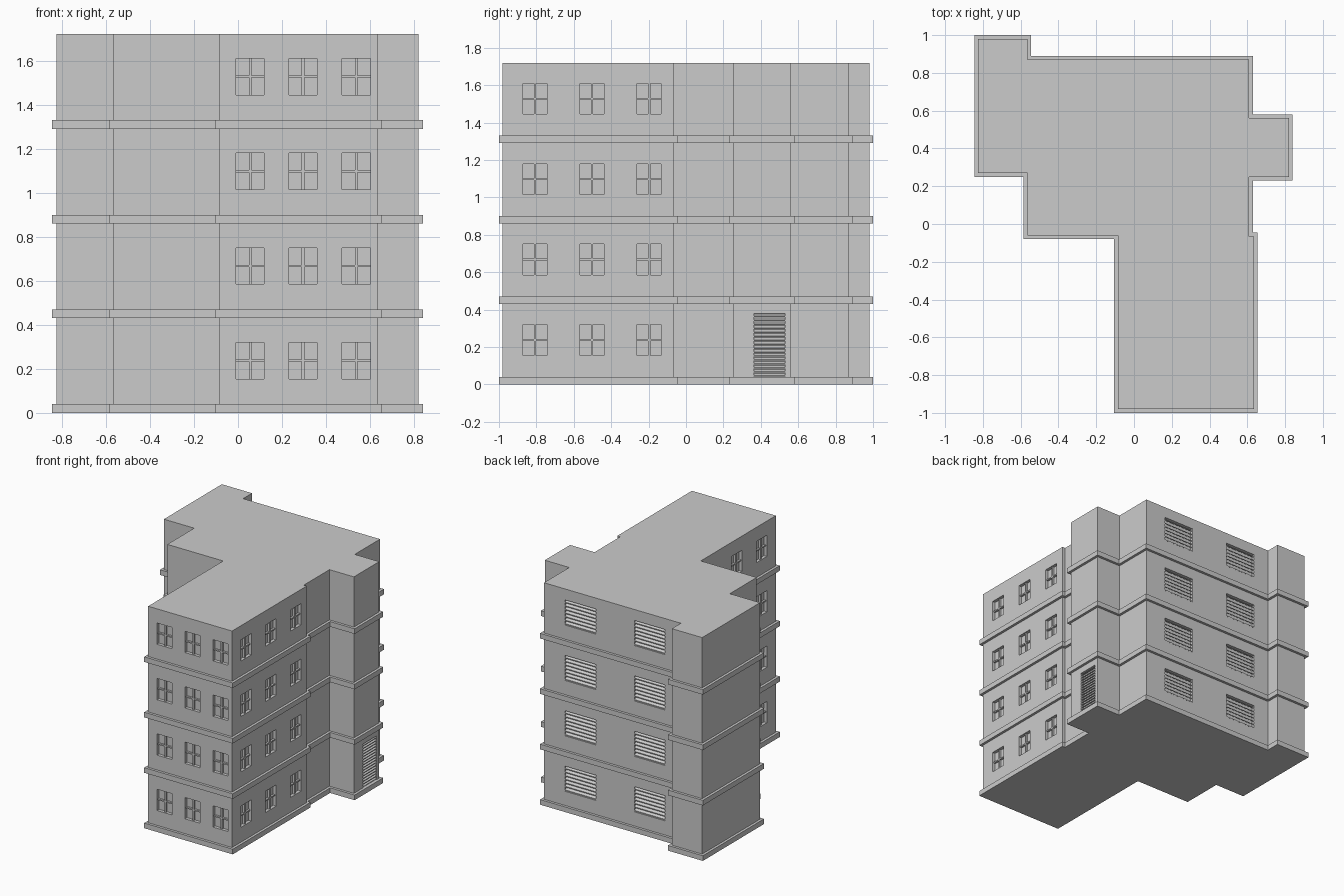
import bpy, bmesh
from mathutils import Vector

if "Cube" in bpy.data.objects:
    bpy.data.objects.remove(bpy.data.objects["Cube"])

FLOORS, STOREY, TOP = 4, 0.43, 1.72
DEPTH = 0.025                       # recess of windows and door

# Wall footprint, clockwise seen from above
PLAN = [(-0.825, 0.98), (-0.565, 0.98), (-0.565, 0.87), (0.61, 0.87),
        (0.61, 0.56), (0.82, 0.56), (0.82, 0.25), (0.61, 0.25),
        (0.61, -0.065), (0.635, -0.065), (0.635, -0.98), (-0.085, -0.98),
        (-0.085, -0.06), (-0.565, -0.06), (-0.565, 0.27), (-0.825, 0.27)]


def offset(plan, d):
    pts = [Vector(p) for p in plan]
    out = []
    for i, p in enumerate(pts):
        a = (p - pts[i - 1]).normalized()
        b = (pts[(i + 1) % len(pts)] - p).normalized()
        out.append(p + d * Vector((-a.y - b.y, a.x + b.x)))
    return out


def finish(bm, name):
    bmesh.ops.recalc_face_normals(bm, faces=bm.faces)
    me = bpy.data.meshes.new(name)
    bm.to_mesh(me)
    bm.free()
    ob = bpy.data.objects.new(name, me)
    bpy.context.collection.objects.link(ob)
    return ob


def prism(bm, rings):
    """Closed solid between two matching loops of points."""
    lo, hi = [[bm.verts.new(p) for p in r] for r in rings]
    n = len(lo)
    bm.faces.new(lo[::-1])
    bm.faces.new(hi)
    for i in range(n):
        j = (i + 1) % n
        bm.faces.new((lo[i], lo[j], hi[j], hi[i]))


def wall_prism(bm, wall, u0, u1, profile):
    """Extrude a (depth, z) profile along a wall from u0 to u1."""
    origin, t, n = wall
    prism(bm, [[origin + t * u + n * d + Vector((0, 0, z)) for d, z in profile]
               for u in (u0, u1)])


def box(bm, wall, u0, u1, d0, d1, z0, z1):
    wall_prism(bm, wall, u0, u1, [(d0, z0), (d1, z0), (d1, z1), (d0, z1)])


def ledge(name, z0, z1):
    bm = bmesh.new()
    loops = [[bm.verts.new((*p, z)) for p in offset(PLAN, d)]
             for d, z in ((0.02, z0), (0.02, z1), (-0.01, z1), (-0.01, z0))]
    n = len(PLAN)
    for k in range(4):
        a, b = loops[k], loops[(k + 1) % 4]
        for i in range(n):
            j = (i + 1) % n
            bm.faces.new((a[i], a[j], b[j], b[i]))
    return finish(bm, name)


# Wall frames: origin, direction along the wall, outward normal
X, Y = Vector((1, 0, 0)), Vector((0, 1, 0))
FRONT = (Y * -0.98, X, -Y)
RIGHT = (X * 0.635, Y, X)
LEFT = (X * -0.085, Y, -X)
BACK = (Y * 0.87, X, Y)
PORCH = (X * 0.82, Y, X)

cut, bars, slats = bmesh.new(), bmesh.new(), bmesh.new()


def recess(wall, c, w, z0, z1):
    box(cut, wall, c - w / 2, c + w / 2, -DEPTH, 0.02, z0, z1)


def window(wall, c, z):
    w, z0, z1 = 0.128, z + 0.155, z + 0.32
    recess(wall, c, w, z0, z1)
    zm = (z0 + z1) / 2
    box(bars, wall, c - 0.006, c + 0.006, -DEPTH - 0.003, -0.008, z0, z1)
    box(bars, wall, c - w / 2, c + w / 2, -DEPTH - 0.003, -0.010, zm - 0.005, zm + 0.005)


def louvre(wall, c, w, z0, z1, count):
    recess(wall, c, w, z0, z1)
    p = (z1 - z0) / count
    for i in range(count):
        b = z0 + i * p
        wall_prism(slats, wall, c - w / 2, c + w / 2,
                   [(-0.003, b + 0.1 * p), (-0.003, b + 0.35 * p),
                    (-DEPTH - 0.002, b + 0.95 * p), (-DEPTH - 0.002, b + 0.7 * p)])


# Openings on every storey
for f in range(FLOORS):
    z = f * STOREY
    for c in (0.055, 0.295, 0.537):
        window(FRONT, c, z)
    for wall in (RIGHT, LEFT):
        for c in (-0.807, -0.503, -0.197):
            window(wall, c, z)
    for c in (-0.298, 0.298):
        louvre(BACK, c, 0.265, z + 0.15, z + 0.345, 7)
    ledge(f"ledge_{f + 1}", z, z + 0.04)

# Louvred entrance door
louvre(PORCH, 0.447, 0.165, 0.04, 0.38, 16)

# Solid walls with the recesses cut out
bm = bmesh.new()
prism(bm, [[(x, y, z) for x, y in PLAN] for z in (0, TOP)])
walls = finish(bm, "walls")
cutter = finish(cut, "recess_cutter")
cutter.hide_render = True
mod = walls.modifiers.new("recesses", 'BOOLEAN')
mod.operation, mod.solver, mod.object = 'DIFFERENCE', 'EXACT', cutter
bpy.context.view_layer.objects.active = walls
bpy.ops.object.modifier_apply(modifier=mod.name)
bpy.data.objects.remove(cutter)

finish(bars, "window_bars")
finish(slats, "louvre_slats")
